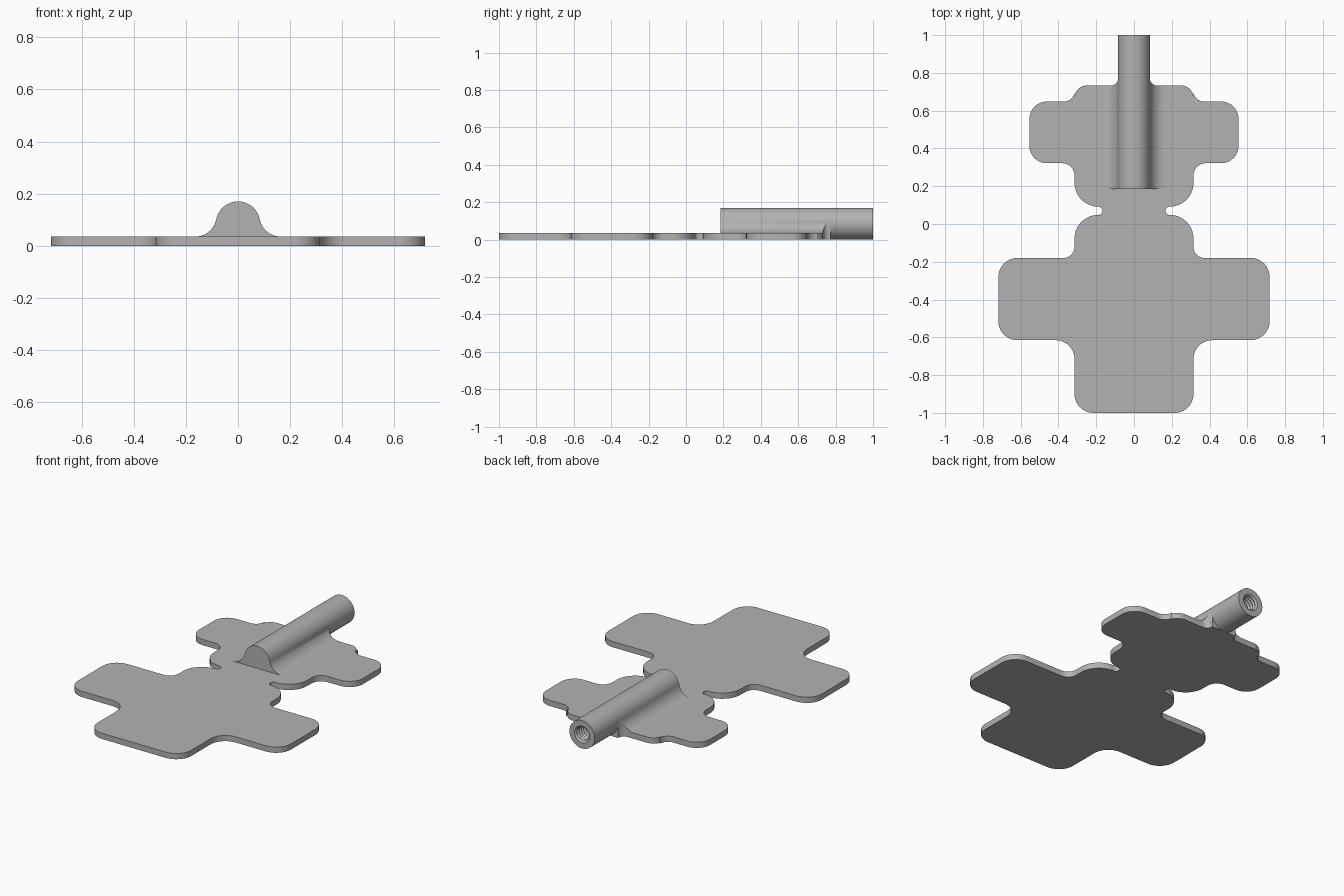
import bpy, bmesh
from math import sin, cos, pi, sqrt, radians
from mathutils import Vector

if "Cube" in bpy.data.objects:
    bpy.data.objects.remove(bpy.data.objects["Cube"], do_unlink=True)

grey = bpy.data.materials.new("plain grey")
grey.use_nodes = True
colour = (0.45, 0.45, 0.45, 1)
grey.diffuse_color = colour
grey.node_tree.nodes["Principled BSDF"].inputs["Base Color"].default_value = colour

PLATE = 0.035     # plate thickness
R = 0.085         # tube radius, also its axis height
FRONT, BACK = 0.185, 1.0


def finish(bm, name):
    bmesh.ops.remove_doubles(bm, verts=bm.verts, dist=1e-5)
    bmesh.ops.recalc_face_normals(bm, faces=bm.faces)
    mesh = bpy.data.meshes.new(name)
    bm.to_mesh(mesh)
    bm.free()
    mesh.materials.append(grey)
    ob = bpy.data.objects.new(name, mesh)
    bpy.context.collection.objects.link(ob)
    bpy.ops.object.select_all(action="DESELECT")
    ob.select_set(True)
    bpy.context.view_layer.objects.active = ob
    bpy.ops.object.shade_smooth_by_angle(angle=radians(30))
    return ob


def rounded(corners, steps=10):
    """Round right-angle corners (x, y, radius) of a path."""
    out = []
    for i, (x, y, r) in enumerate(corners):
        p = Vector((x, y))
        if r == 0:
            out.append(p)
            continue
        a = (Vector(corners[i - 1][:2]) - p).normalized() * r
        b = (Vector(corners[i + 1][:2]) - p).normalized() * r
        for k in range(steps + 1):
            t = k / steps * pi / 2
            out.append(p + a * (1 - sin(t)) + b * (1 - cos(t)))
    return out


# Flat plate: right half outline, mirrored
half = rounded([
    (0, -1, 0), (0.315, -1, 0.1), (0.315, -0.615, 0.1),
    (0.718, -0.615, 0.1), (0.718, -0.18, 0.1), (0.315, -0.18, 0.06),
    (0.315, 0.048, 0.125), (0.167, 0.048, 0.021), (0.167, 0.092, 0.021),
    (0.315, 0.092, 0.125), (0.315, 0.322, 0.065), (0.553, 0.322, 0.09),
    (0.553, 0.648, 0.09), (0.315, 0.648, 0.055), (0.315, 0.733, 0.065),
    (0.083, 0.733, 0.04), (0.083, 0.773, 0), (0, 0.773, 0)])
outline = half + [Vector((-p.x, p.y)) for p in reversed(half[1:-1])]
bm = bmesh.new()
base = bm.faces.new([bm.verts.new((p.x, p.y, 0)) for p in outline])
ext = bmesh.ops.extrude_face_region(bm, geom=[base], use_keep_orig=True)
bmesh.ops.translate(bm, vec=(0, 0, PLATE),
                    verts=[g for g in ext["geom"] if isinstance(g, bmesh.types.BMVert)])
finish(bm, "plate")

# Saddle: round crest blending down to the plate through concave fillets
foot = 0.165
fr = (foot**2 + (R - PLATE)**2 - R**2) / (2 * (R + R - PLATE))
tangent = foot * R / (R + fr)


def crest(x):
    x = abs(x)
    if x <= tangent:
        return R + sqrt(R * R - x * x)
    return PLATE + fr - sqrt(max(0, fr * fr - (foot - x)**2))


def back_edge(x):
    d = 0.123 - abs(x)
    return 0.773 - sqrt(max(0, 0.04**2 - d * d)) if d > 0 else 0.733


steps = 16
side = [tangent * sin(pi / 2 * k / steps) for k in range(steps + 1)]
side += [foot - (foot - tangent) * (1 - k / steps) for k in range(1, steps + 1)]
xs = [-x for x in reversed(side[1:])] + side
bm = bmesh.new()
cols = []
for x in xs:
    y = back_edge(x)
    cols.append([bm.verts.new(c) for c in (
        (x, FRONT, PLATE - 0.005), (x, FRONT, crest(x)),
        (x, y, crest(x)), (x, y, PLATE - 0.005))])
for a, b in zip(cols, cols[1:]):
    for i in range(4):
        j = (i + 1) % 4
        bm.faces.new((a[i], a[j], b[j], b[i]))
bm.faces.new(cols[0])
bm.faces.new(cols[-1])
finish(bm, "saddle")

# Tube with a threaded blind hole in its back end: profile of (radius, y)
profile = [(0, 0.755), (R, 0.755), (R, BACK), (0.05, BACK)]
pitch, turns = 0.02, 10
for k in range(turns):
    y = BACK - pitch * k
    profile += [(0.04, y - pitch / 2), (0.048, y - pitch)]
profile.append((0, BACK - pitch * turns))
bm = bmesh.new()
verts = [bm.verts.new((0, y, R - r)) for r, y in profile]
edges = [bm.edges.new(pair) for pair in zip(verts, verts[1:])]
bmesh.ops.spin(bm, geom=verts + edges, cent=(0, 0, R), axis=(0, 1, 0),
               angle=2 * pi, steps=64)
finish(bm, "threaded_tube")
